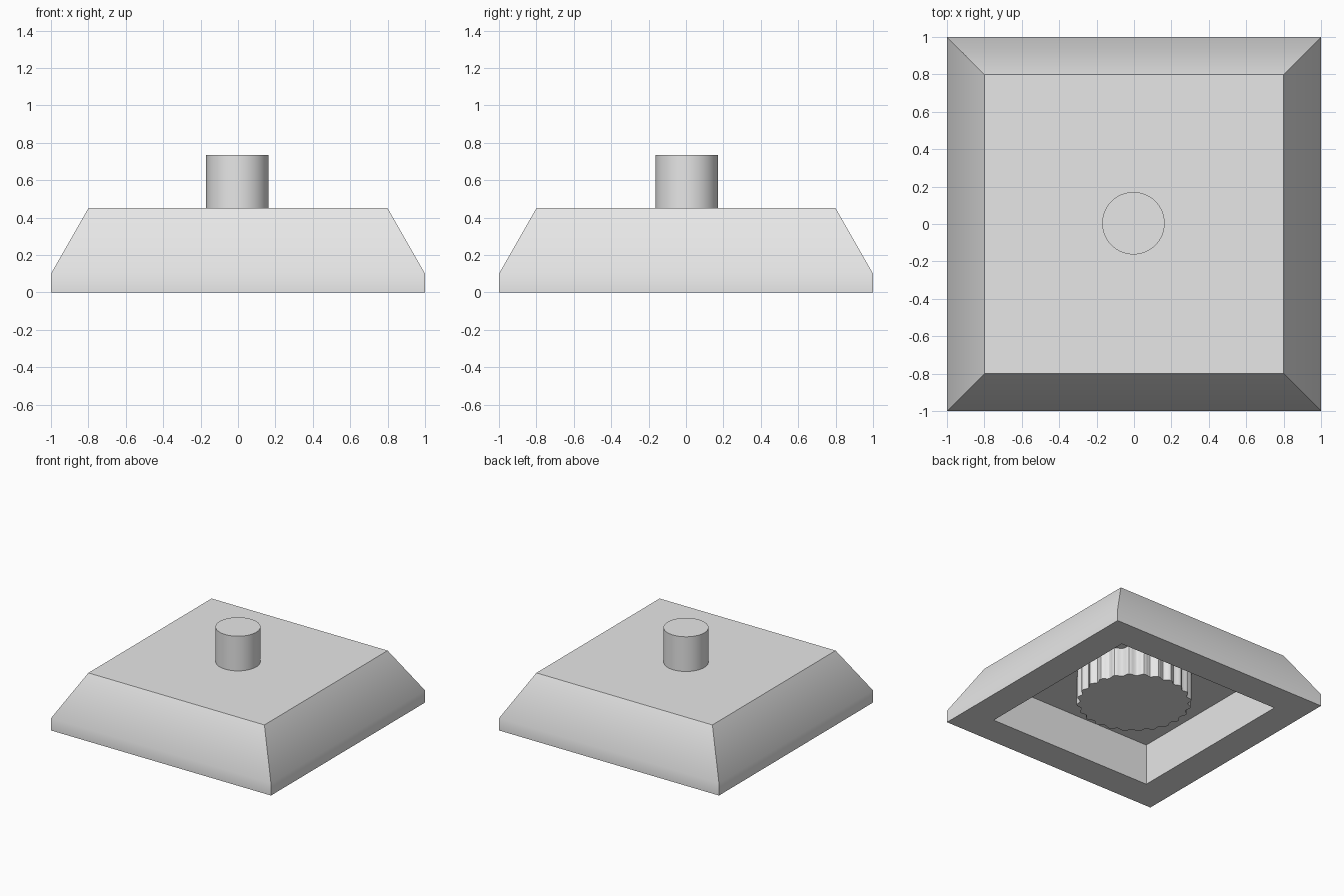
import bpy, bmesh, math

if "Cube" in bpy.data.objects:
    bpy.data.objects.remove(bpy.data.objects["Cube"])

grey = bpy.data.materials.new("light_grey")
grey.diffuse_color = (0.8, 0.8, 0.8, 1)
grey.use_nodes = True
grey.node_tree.nodes["Principled BSDF"].inputs["Base Color"].default_value = grey.diffuse_color


def square(half):
    return [(-half, -half), (half, -half), (half, half), (-half, half)]


def loft(name, sections):
    """Skin a closed solid through (outline, height) sections and cap both ends."""
    bm = bmesh.new()
    rings = [[bm.verts.new((x, y, z)) for x, y in outline] for outline, z in sections]
    for a, b in zip(rings, rings[1:]):
        n = len(a)
        for i in range(n):
            j = (i + 1) % n
            bm.faces.new((a[i], a[j], b[j], b[i]))
    bm.faces.new(rings[0])
    bm.faces.new(rings[-1])
    bmesh.ops.recalc_face_normals(bm, faces=bm.faces)
    mesh = bpy.data.meshes.new(name)
    bm.to_mesh(mesh)
    bm.free()
    ob = bpy.data.objects.new(name, mesh)
    bpy.context.collection.objects.link(ob)
    mesh.materials.append(grey)
    bpy.ops.object.select_all(action='DESELECT')
    ob.select_set(True)
    bpy.context.view_layer.objects.active = ob
    bpy.ops.object.shade_smooth_by_angle(angle=math.radians(31))
    return ob


def round_outline(radius, steps, cx=0, cy=0, flutes=0, wave=0):
    pts = []
    for i in range(steps):
        a = 2 * math.pi * i / steps
        r = radius + wave * math.cos(flutes * a)
        pts.append((cx + r * math.cos(a), cy + r * math.sin(a)))
    return pts


# Hollow base: outer shell from cap to rim, then in and up to the recess ceiling
loft("base", [(square(0.8), 0.45), (square(1), 0.1), (square(1), 0),
              (square(0.75), 0), (square(0.75), 0.34)])

# Round post on top
loft("post", [(round_outline(0.167, 64, -0.003, 0.004), 0.45),
              (round_outline(0.167, 64, -0.003, 0.004), 0.735)])

# Fluted knob hanging inside the recess
knob = round_outline(0.42, 192, flutes=24, wave=0.014)
loft("fluted_knob", [(knob, 0.1), (knob, 0.34)])
